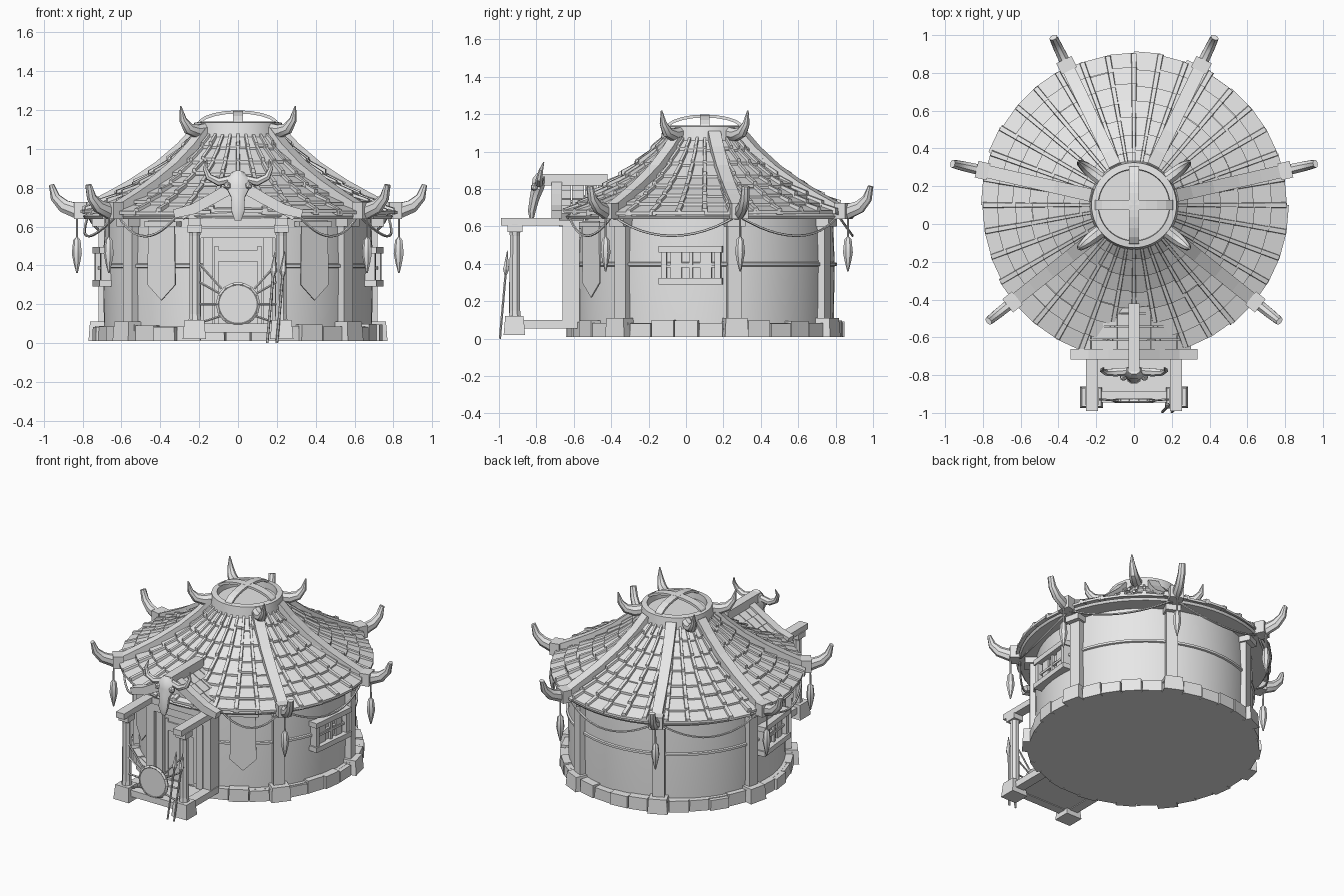
import bpy, bmesh, math, random
from mathutils import Matrix, Vector

random.seed(4)
if "Cube" in bpy.data.objects:
    bpy.data.objects.remove(bpy.data.objects["Cube"], do_unlink=True)

grey = bpy.data.materials.new("plain_grey")
grey.use_nodes = True
grey.diffuse_color = (0.8, 0.8, 0.8, 1)
grey.node_tree.nodes["Principled BSDF"].inputs["Base Color"].default_value = (0.8, 0.8, 0.8, 1)

CENTRE = Matrix.Translation((0, 0.1, 0))
IDENT = Matrix.Identity(4)
STEP = 360 / 7
RIBS = [-90 + STEP * k for k in range(1, 7)]      # seventh direction is the door


def polar(deg):
    """Frame on the hut axis with local x pointing outward."""
    return CENTRE @ Matrix.Rotation(math.radians(deg), 4, 'Z')


def finish(name, bm, smooth=False):
    bmesh.ops.recalc_face_normals(bm, faces=bm.faces)
    mesh = bpy.data.meshes.new(name)
    bm.to_mesh(mesh)
    bm.free()
    mesh.materials.append(grey)
    ob = bpy.data.objects.new(name, mesh)
    bpy.context.collection.objects.link(ob)
    if smooth:
        bpy.ops.object.select_all(action='DESELECT')
        ob.select_set(True)
        bpy.context.view_layer.objects.active = ob
        bpy.ops.object.shade_smooth_by_angle(angle=math.radians(35))
    return ob


def box(bm, lo, hi, m=IDENT, top=1.0):
    """Box between two corners; top scales the upper face."""
    lo, hi = Vector(lo), Vector(hi)
    mid, size = (lo + hi) / 2, hi - lo
    for v in bmesh.ops.create_cube(bm, size=1)["verts"]:
        k = top if v.co.z > 0 else 1
        v.co = m @ (mid + Vector((v.co.x * size.x * k, v.co.y * size.y * k, v.co.z * size.z)))


def sweep(bm, pts, radii, sides=6, m=IDENT):
    """Tube along points; each radius is a number or (side, depth). Four sides give a beam."""
    pts = [Vector(p) for p in pts]
    way = (pts[-1] - pts[0]).normalized()
    ref = Vector((1, 0, 0)) if abs(way.y) > 0.7 else Vector((0, 1, 0))
    rings = []
    for i, p in enumerate(pts):
        t = (pts[min(i + 1, len(pts) - 1)] - pts[max(i - 1, 0)]).normalized()
        u = (ref - t * ref.dot(t)).normalized()
        w = t.cross(u)
        r = radii[i] if isinstance(radii, list) else radii
        a, b = r if isinstance(r, tuple) else (r, r)
        k = math.sqrt(2) if sides == 4 else 1
        angles = [math.tau * (j + 0.5) / sides for j in range(sides)]
        rings.append([bm.verts.new(m @ (p + u * a * k * math.cos(q) + w * b * k * math.sin(q))) for q in angles])
    for r0, r1 in zip(rings, rings[1:]):
        for j in range(sides):
            bm.faces.new((r0[j], r0[j - 1], r1[j - 1], r1[j]))
    bm.faces.new(rings[0])
    bm.faces.new(rings[-1])


def lathe(name, profile, seg=56, closed=False):
    bm = bmesh.new()
    rings = [[bm.verts.new(polar(360 * j / seg) @ Vector((r, 0, z))) for j in range(seg)] for r, z in profile]
    pairs = list(zip(rings, rings[1:])) + ([(rings[-1], rings[0])] if closed else [])
    for r0, r1 in pairs:
        for j in range(seg):
            bm.faces.new((r0[j], r0[j - 1], r1[j - 1], r1[j]))
    if not closed:
        bm.faces.new(rings[0])
        bm.faces.new(rings[-1])
    return finish(name, bm, True)


# Roof slope: radius and height
SLOPE = [(0.2, 1.08), (0.3, 0.975), (0.42, 0.875), (0.56, 0.785), (0.68, 0.72), (0.81, 0.655)]


def roof_z(r):
    for (a, za), (b, zb) in zip(SLOPE, SLOPE[1:]):
        if r <= b or b == SLOPE[-1][0]:
            return za + (zb - za) * (r - a) / (b - a)


# Round body
lathe("foundation", [(0.715, 0.01), (0.715, 0.085)])
lathe("wall", [(0.69, 0.08), (0.695, 0.4), (0.685, 0.68)])
lathe("wall_rope", [(0.69, 0.385), (0.706, 0.39), (0.706, 0.405), (0.69, 0.41)], closed=True)
lathe("roof_base", [(0.68, 0.64), (0.79, 0.64)] + [(r - 0.01, z) for r, z in SLOPE[::-1]])
lathe("crown_ring", [(0.185, 1.06), (0.235, 1.06), (0.225, 1.135), (0.19, 1.14)], closed=True)
lathe("crown_floor", [(0.19, 1.07), (0.19, 1.095)])

bm = bmesh.new()
for i in range(35):                                # base stones
    m = polar(-90 + i * 360 / 35)
    box(bm, (0.64, -0.063, 0.01), (0.735 + random.uniform(-0.01, 0.012), 0.063, 0.09 + random.uniform(-0.01, 0.01)), m, 0.985)
finish("base_stones", bm)

# Overlapping roof tiles and narrow cover tiles
bm = bmesh.new()
COLS, ROWS = 36, 7
half = math.pi / COLS
for c in range(COLS):
    for row in range(ROWS):
        r0, r1 = (0.2 + 0.61 * (row + d) / ROWS for d in (-0.1, 1.0))
        r0, r1 = max(r0, 0.2), r1 + random.uniform(-0.012, 0.008)
        for cover in (False, True):
            m = polar(90 + 360 * (c + (0 if cover else 0.5)) / COLS)
            lift = random.uniform(0.012, 0.022)
            for v in bmesh.ops.create_cube(bm, size=1)["verts"]:
                out, top = v.co.x > 0, v.co.z > 0
                r = r1 if out else r0
                z = roof_z(r) + (lift if out else 0.0) + (0.008 if top else -0.008)
                w = r * half * 2
                if cover:
                    z += 0.016 if top else 0
                    w = (0.012 + 0.026 * r) * (0.75 if top else 1.1)
                v.co = m @ Vector((r, v.co.y * w, z))
finish("roof_tiles", bm)

# Seven-sided frame: feet, posts, roof ribs, tusks and tassels
feet, posts, ribs, tusks, tassels, ropes = (bmesh.new() for _ in range(6))
for a in RIBS:
    m = polar(a)
    box(feet, (0.64, -0.065, 0.01), (0.775, 0.065, 0.11), m, 0.9)
    box(posts, (0.66, -0.038, 0.1), (0.728, 0.038, 0.65), m)
    box(posts, (0.66, -0.05, 0.6), (0.76, 0.05, 0.65), m)
    line = [(r, 0, roof_z(r) + 0.035) for r in (0.22, 0.3, 0.42, 0.56, 0.68, 0.82)]
    sweep(ribs, line, (0.034, 0.022), 4, m)
    box(ribs, (0.79, -0.045, 0.64), (0.855, 0.045, 0.725), m)
    sweep(tusks, [(0.76, 0, 0.675), (0.85, 0, 0.68), (0.92, 0, 0.705), (0.965, 0, 0.75), (0.985, 0, 0.815)],
          [(0.03, 0.04), (0.03, 0.042), (0.028, 0.036), (0.025, 0.026), (0.022, 0.013)], 8, m)
    sweep(tassels, [(0.85, 0, z) for z in (0.66, 0.545, 0.53, 0.46, 0.41, 0.36)],
          [0.005, 0.006, 0.02, 0.027, 0.017, 0.004], 7, m)
for k in range(7):                                 # sagging ropes, open over the door
    if k in (0, 6):
        spans = [(4, 25)] if k == 0 else [(-25, -4)]
        mid = RIBS[0] if k == 0 else RIBS[-1]
        spans = [(-STEP * 0.55, 0)] if k == 0 else [(0, STEP * 0.55)]
    else:
        spans, mid = [(-STEP / 2, STEP / 2)], RIBS[k - 1] + STEP / 2
    for lo, hi in spans:
        pts = []
        for i in range(13):
            t = i / 12
            q = math.radians(lo + (hi - lo) * t)
            pts.append((0.79 * math.cos(q), 0.79 * math.sin(q), 0.66 - 0.44 * t * (1 - t)))
        sweep(ropes, pts, 0.007, 5, polar(mid))
for name, b in (("post_feet", feet), ("wall_posts", posts), ("roof_ribs", ribs)):
    finish(name, b)
for name, b in (("eave_tusks", tusks), ("tassels", tassels), ("sagging_ropes", ropes)):
    finish(name, b, True)

# Crown: arched cross and four horns
cross, horns = bmesh.new(), bmesh.new()
for a in (0, 90):
    arc = [(0.205 * math.cos(q), 0, 1.12 + 0.07 * math.sin(q)) for q in (math.pi * i / 10 for i in range(11))]
    sweep(cross, arc, (0.026, 0.008), 4, polar(a))
for a in (38, 142, 218, 322):
    sweep(horns, [(0.2, 0, 1.1), (0.27, 0, 1.09), (0.325, 0, 1.105), (0.36, 0, 1.15), (0.375, 0, 1.22)],
          [0.036, 0.036, 0.03, 0.02, 0.004], 8, polar(a))
finish("crown_cross", cross)
finish("crown_horns", horns, True)

# Windows and banners on both sides
window, banner = bmesh.new(), bmesh.new()
for a in (-6, 186):
    m = polar(a)
    for z in (0.29, 0.46):
        box(window, (0.66, -0.17, z), (0.735, 0.17, z + 0.035), m)
    for y in (-0.16, 0.13):
        box(window, (0.66, y, 0.29), (0.725, y + 0.03, 0.49), m)
    box(window, (0.68, -0.01, 0.3), (0.712, 0.01, 0.47), m)
    box(window, (0.68, -0.13, 0.38), (0.71, 0.13, 0.395), m)
    for y in (-0.11, 0.05):
        box(window, (0.66, y, 0.32), (0.704, y + 0.06, 0.46), m)
for a in (-57, 237):
    m = polar(a)
    outline = [(-0.08, 0.63), (0.08, 0.63), (0.085, 0.3), (0, 0.22), (-0.085, 0.3)]
    face = banner.faces.new([banner.verts.new(m @ Vector((0.718, y, z))) for y, z in outline])
    ext = bmesh.ops.extrude_face_region(banner, geom=[face])["geom"]
    shift = m.to_3x3() @ Vector((0.008, 0, 0))
    bmesh.ops.translate(banner, vec=shift, verts=[g for g in ext if isinstance(g, bmesh.types.BMVert)])
    box(banner, (0.69, -0.1, 0.6), (0.735, 0.1, 0.625), m)
finish("windows", window)
finish("banners", banner)

# Door and porch timbers
door, porch = bmesh.new(), bmesh.new()
box(door, (-0.15, -0.625, 0.08), (0.15, -0.56, 0.54))
box(door, (-0.19, -0.66, 0.54), (0.19, -0.56, 0.59))
box(door, (-0.24, -0.68, 0.6), (0.24, -0.56, 0.645))
box(door, (-0.1, -0.635, 0.42), (0.1, -0.62, 0.48))
for s in (-1, 1):
    box(door, (s * 0.13, -0.65, 0.08), (s * 0.18, -0.56, 0.56))
    box(door, (s * 0.1, -0.635, 0.1), (s * 0.12, -0.62, 0.5))
    box(porch, (s * 0.19, -0.66, 0.06), (s * 0.25, -0.57, 0.62))
    box(porch, (s * 0.19, -0.99, 0.605), (s * 0.255, -0.45, 0.645))
    box(porch, (s * 0.19, -0.9, 0.055), (s * 0.255, -0.58, 0.1))
    box(porch, (s * 0.165, -0.975, 0.02), (s * 0.285, -0.86, 0.12), top=0.85)
    sweep(porch, [(s * 0.222, -0.915, z) for z in (0.1, 0.15, 0.55, 0.61)], [0.037, 0.031, 0.029, 0.037], 8)
    box(porch, (s * 0.185, -0.955, 0.57), (s * 0.26, -0.875, 0.608))
box(porch, (-0.2, -0.945, 0.055), (0.2, -0.885, 0.1))
box(porch, (-0.2, -0.89, 0.06), (0.2, -0.6, 0.075))
finish("door", door)
finish("porch_frame", porch)

# Stretched round hide tied between the porch posts, and leaning spears
hide, spear = bmesh.new(), bmesh.new()
sweep(hide, [(0, -0.945, 0.2), (0, -0.925, 0.2)], 0.1, 14)
for i in range(14):
    p, q = ((0.103 * math.cos(t), -0.935, 0.2 + 0.103 * math.sin(t)) for t in (math.tau * i / 14, math.tau * (i + 1) / 14))
    sweep(hide, [p, q], 0.012, 5)
for s in (-1, 1):
    for z0, z1 in ((0.25, 0.32), (0.2, 0.2), (0.14, 0.1), (0.28, 0.42)):
        sweep(hide, [(s * 0.085, -0.935, z0), (s * 0.21, -0.925, z1)], 0.006, 5)
for x in (0.15, 0.2):
    sweep(spear, [(x, -0.995, 0), (x + 0.03, -0.965, 0.34), (x + 0.033, -0.962, 0.37), (x + 0.04, -0.955, 0.47)],
          [0.007, 0.007, 0.018, 0.002], 6)
finish("stretched_hide", hide)
finish("spears", spear)

# Porch gable: ridge beam, tiled slopes and curved boards
gable = bmesh.new()
box(gable, (-0.03, -0.79, 0.82), (0.03, -0.42, 0.88))
for s in (-1, 1):
    tilt = Matrix.Translation((0, 0, 0.835)) @ Matrix.Rotation(s * math.radians(30), 4, 'Y')
    for row in range(4):
        for col in range(4):
            x, y = 0.02 + row * 0.08, -0.68 + col * 0.07
            box(gable, (s * x, y, -0.035 + random.uniform(0, 0.008)), (s * (x + 0.085), y + 0.064, 0.002 + 0.006 * (row % 2)), tilt)
    sweep(gable, [(0, -0.69, 0.82), (s * 0.12, -0.69, 0.75), (s * 0.23, -0.69, 0.69), (s * 0.33, -0.69, 0.665)],
          [(0.028, 0.03), (0.028, 0.028), (0.028, 0.027), (0.028, 0.022)], 4)
panel = [gable.verts.new((x, -0.665, z)) for x, z in ((-0.28, 0.645), (0.28, 0.645), (0, 0.81))]
gable.faces.new(panel)
finish("porch_gable", gable)

# Horned skull on the ridge beam
skull = bmesh.new()
sweep(skull, [(0, -0.77, 0.875), (0, -0.785, 0.845), (0, -0.795, 0.8), (0, -0.81, 0.75), (0, -0.825, 0.68), (0, -0.825, 0.63)],
      [(0.03, 0.035), (0.04, 0.055), (0.035, 0.065), (0.028, 0.038), (0.022, 0.036), (0.01, 0.018)], 8)
for s in (-1, 1):
    bmesh.ops.create_icosphere(skull, subdivisions=1, radius=0.022, matrix=Matrix.Translation((s * 0.055, -0.81, 0.81)))
    sweep(skull, [(s * 0.03, -0.78, 0.845), (s * 0.1, -0.785, 0.83), (s * 0.15, -0.785, 0.855), (s * 0.17, -0.775, 0.9), (s * 0.16, -0.76, 0.945)],
          [0.022, 0.022, 0.018, 0.012, 0.003], 7)
finish("horned_skull", skull, True)
